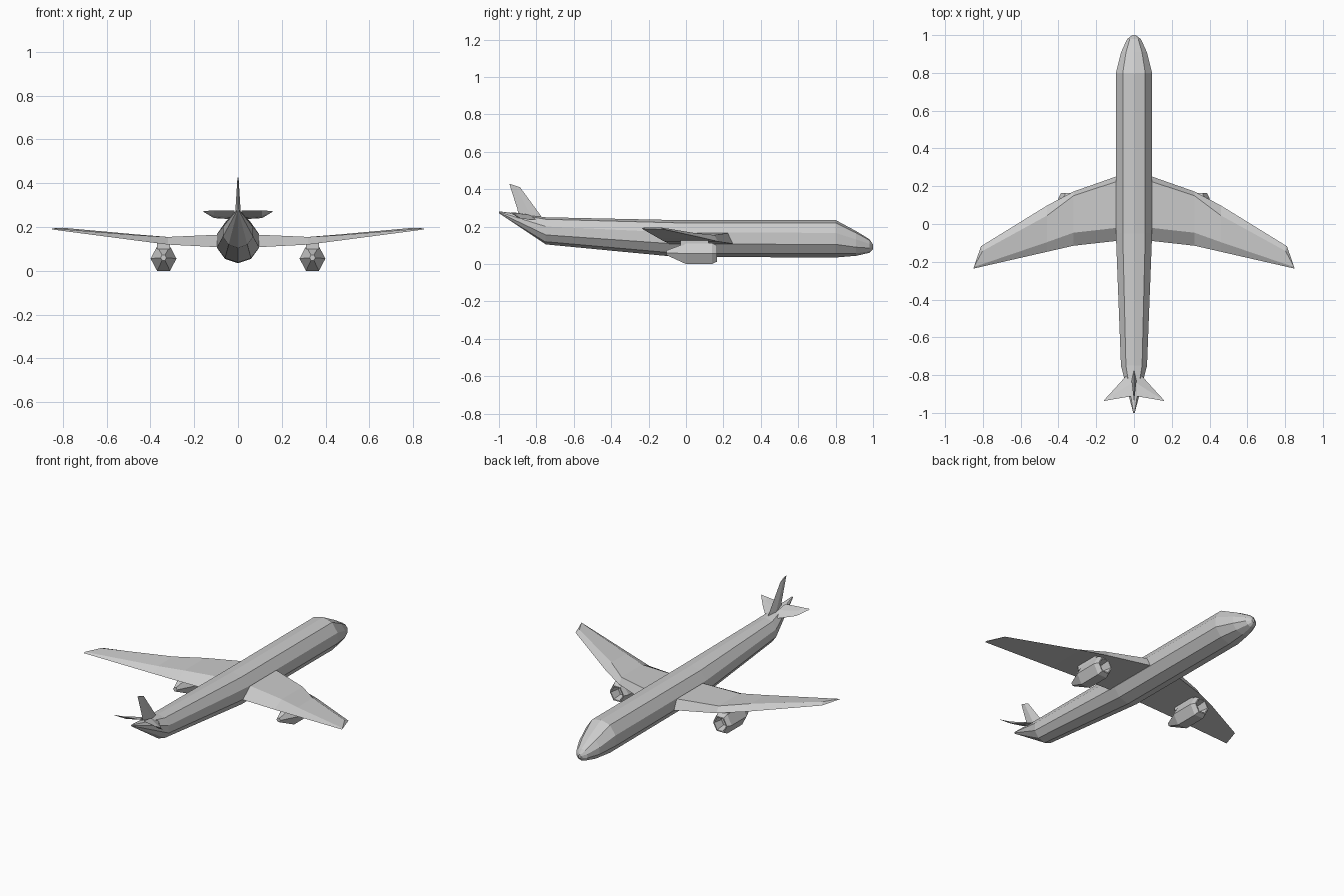
import bpy, bmesh, math


def loft(name, rings, mirror=False, closed=False):
    """Skin a series of rings with equal point counts; cap both ends."""
    bm = bmesh.new()
    vs = [[bm.verts.new(p) for p in r] for r in rings]
    n = len(rings[0])
    for a, b in zip(vs, vs[1:]):
        for i in range(n):
            j = (i + 1) % n
            bm.faces.new((a[i], a[j], b[j], b[i]))
    bm.faces.new(vs[0])
    bm.faces.new(vs[-1])
    bmesh.ops.recalc_face_normals(bm, faces=bm.faces)
    me = bpy.data.meshes.new(name)
    bm.to_mesh(me)
    bm.free()
    ob = bpy.data.objects.new(name, me)
    bpy.context.collection.objects.link(ob)
    if mirror:
        m = ob.modifiers.new("mirror", 'MIRROR')
        m.use_axis[0] = True
    return ob


# Fuselage: ten-sided section, scaled along the length (y, half width, bottom, top)
half = [(0, 1), (0.62, 0.925), (1, 0.66), (1, 0.35), (0.62, 0.1), (0, 0)]
section = half + [(-x, z) for x, z in half[-2:0:-1]]
stations = [(1.0, 0.008, 0.08, 0.105), (0.98, 0.036, 0.06, 0.133),
            (0.91, 0.068, 0.044, 0.176), (0.8, 0.096, 0.035, 0.235),
            (-0.05, 0.096, 0.038, 0.235), (-0.75, 0.069, 0.105, 0.25),
            (-1.0, 0.004, 0.272, 0.282)]
loft("fuselage", [[(x * w, y, b + z * (t - b)) for x, z in section]
                  for y, w, b, t in stations])

# Main wings: leading edge, upper front ridge, upper rear ridge, trailing edge
loft("wings", [
    [(0.07, 0.26, 0.107), (0.07, 0.232, 0.166), (0.07, -0.018, 0.166), (0.07, -0.087, 0.107)],
    [(0.32, 0.172, 0.12), (0.32, 0.15, 0.155), (0.32, -0.046, 0.155), (0.32, -0.115, 0.12)],
    [(0.46, 0.098, 0.138), (0.46, 0.045, 0.166), (0.46, -0.096, 0.163), (0.46, -0.147, 0.138)],
    [(0.81, -0.118, 0.186), (0.802, -0.143, 0.197), (0.848, -0.228, 0.194), (0.85, -0.236, 0.189)],
], mirror=True)


# Engines: six-sided pods with a recessed intake and tapered rear
def hex_ring(y, r, z=0.056):
    return [(0.34 + 0.059 * r * math.cos(k * math.pi / 3), y,
             z + 0.0645 * r * math.sin(k * math.pi / 3)) for k in range(6)]


loft("engines", [hex_ring(0.11, 0.5), hex_ring(0.165, 0.66), hex_ring(0.165, 0.78),
                 hex_ring(0.14, 1), hex_ring(0, 1), hex_ring(-0.105, 0.22, 0.06)],
     mirror=True)

# Pylons joining the engines to the wings
loft("pylons", [[(x, 0.12, z) for x, z in ((0.31, 0.1), (0.37, 0.1), (0.37, 0.135), (0.31, 0.135))],
                [(x, -0.03, z) for x, z in ((0.31, 0.1), (0.37, 0.1), (0.37, 0.135), (0.31, 0.135))]],
     mirror=True)


# Tail fin: swept diamond section
def fin_ring(front, rear, w, zf, zr):
    mid = 0.5 * (front + rear)
    zm = 0.5 * (zf + zr)
    return [(0, front, zf), (w, mid, zm), (0, rear, zr), (-w, mid, zm)]


loft("tail_fin", [fin_ring(-0.755, -0.89, 0.014, 0.225, 0.24),
                  fin_ring(-0.775, -0.902, 0.012, 0.257, 0.295),
                  fin_ring(-0.887, -0.945, 0.003, 0.41, 0.43)])

# Tailplanes: small pitched surfaces ending in a point
def stab_ring(x, front, rear, zf, zr, t):
    mid, zm = 0.5 * (front + rear), 0.5 * (zf + zr)
    return [(x, front, zf), (x, mid, zm + t), (x, rear, zr), (x, mid, zm - t)]


loft("tailplanes", [stab_ring(0.015, -0.775, -0.912, 0.235, 0.275, 0.009),
                    stab_ring(0.11, -0.88, -0.928, 0.241, 0.275, 0.006),
                    stab_ring(0.158, -0.932, -0.937, 0.27, 0.274, 0.001)], mirror=True)
